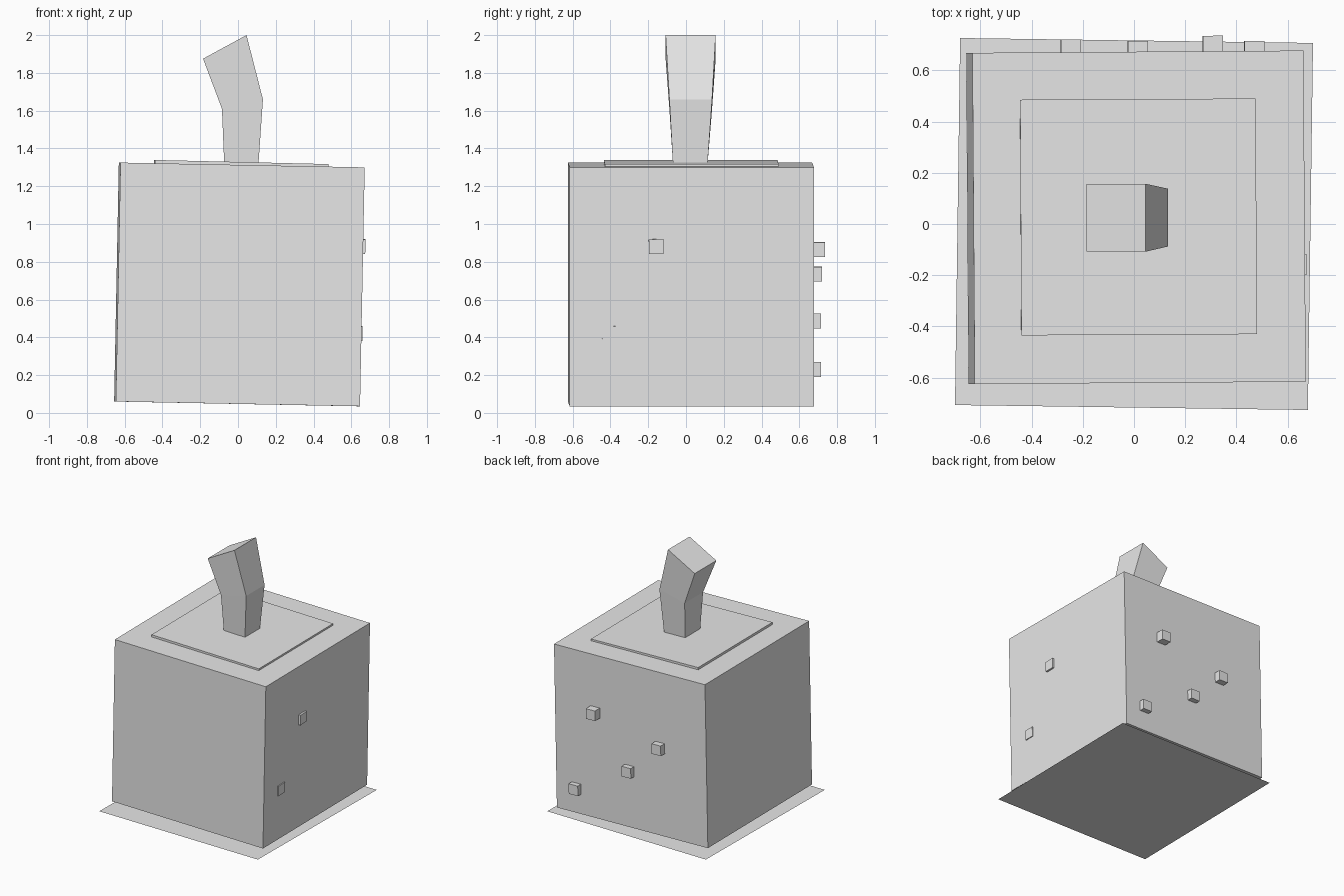
import bpy, bmesh
from math import radians
from mathutils import Matrix, Vector, Euler

if "Cube" in bpy.data.objects:
    bpy.data.objects.remove(bpy.data.objects["Cube"])

grey = bpy.data.materials.new("plain_grey")
grey.diffuse_color = (0.8, 0.8, 0.8, 1)
grey.use_nodes = True
grey.node_tree.nodes["Principled BSDF"].inputs["Base Color"].default_value = grey.diffuse_color


def finish(name, bm):
    """Turn a bmesh into a named, flat-shaded object."""
    bmesh.ops.recalc_face_normals(bm, faces=bm.faces)
    me = bpy.data.meshes.new(name)
    bm.to_mesh(me)
    bm.free()
    me.materials.append(grey)
    ob = bpy.data.objects.new(name, me)
    bpy.context.collection.objects.link(ob)
    return ob


def box(name, centre, size, rot=(0, 0, 0)):
    bm = bmesh.new()
    bmesh.ops.create_cube(bm, size=1, matrix=Matrix.Diagonal((*size, 1)))
    ob = finish(name, bm)
    ob.location = centre
    ob.rotation_euler = [radians(a) for a in rot]
    return ob


# Flat ground sheet, slightly askew
bm = bmesh.new()
bmesh.ops.create_grid(bm, x_segments=1, y_segments=1, size=0.5,
                      matrix=Matrix.Diagonal((1.378, 1.433, 1, 1)))
sheet = finish("base_sheet", bm)
sheet.rotation_euler.z = radians(-0.8)

# Leaning box body and the thin panel on its top
box("body", (0.0075, 0.026, 0.68), (1.293, 1.293, 1.265), (0, 1.12, 0.4))
box("top_panel", (0.0175, 0.0275, 1.317), (0.92, 0.92, 0.022), (0, 1.36, 0.3))

# Bent, flaring stalk: rings of (left x, left z, right x, right z, front y, back y)
rings = [(-0.073, 1.32, 0.108, 1.315, -0.069, 0.114),
         (-0.085, 1.61, 0.132, 1.66, -0.088, 0.138),
         (-0.185, 1.875, 0.045, 2.0, -0.108, 0.157)]
bm = bmesh.new()
loops = []
for xl, zl, xr, zr, yf, yb in rings:
    loops.append([bm.verts.new(p) for p in
                  ((xl, yf, zl), (xr, yf, zr), (xr, yb, zr), (xl, yb, zl))])
for a, b in zip(loops, loops[1:]):
    for i in range(4):
        j = (i + 1) % 4
        bm.faces.new((a[i], a[j], b[j], b[i]))
bm.faces.new(loops[0])
bm.faces.new(loops[-1])
finish("stalk", bm)

# Small cube buttons on the back: x, z, outer y
for i, (x, z, y) in enumerate([(0.308, 0.865, 0.735), (-0.247, 0.735, 0.72),
                               (0.015, 0.487, 0.714), (0.47, 0.23, 0.715)]):
    box(f"back_button_{i + 1}", (x, y - 0.04, z), (0.078, 0.08, 0.078), (0, 1.1, 0.4))

# Nearly sunken buttons on the right side: y, z, outer x
for i, (y, z, x) in enumerate([(-0.158, 0.881, 0.675), (-0.405, 0.42, 0.660)]):
    box(f"side_button_{i + 1}", (x - 0.04, y, z), (0.078, 0.078, 0.078), (0.8, 1.1, 0.4))
